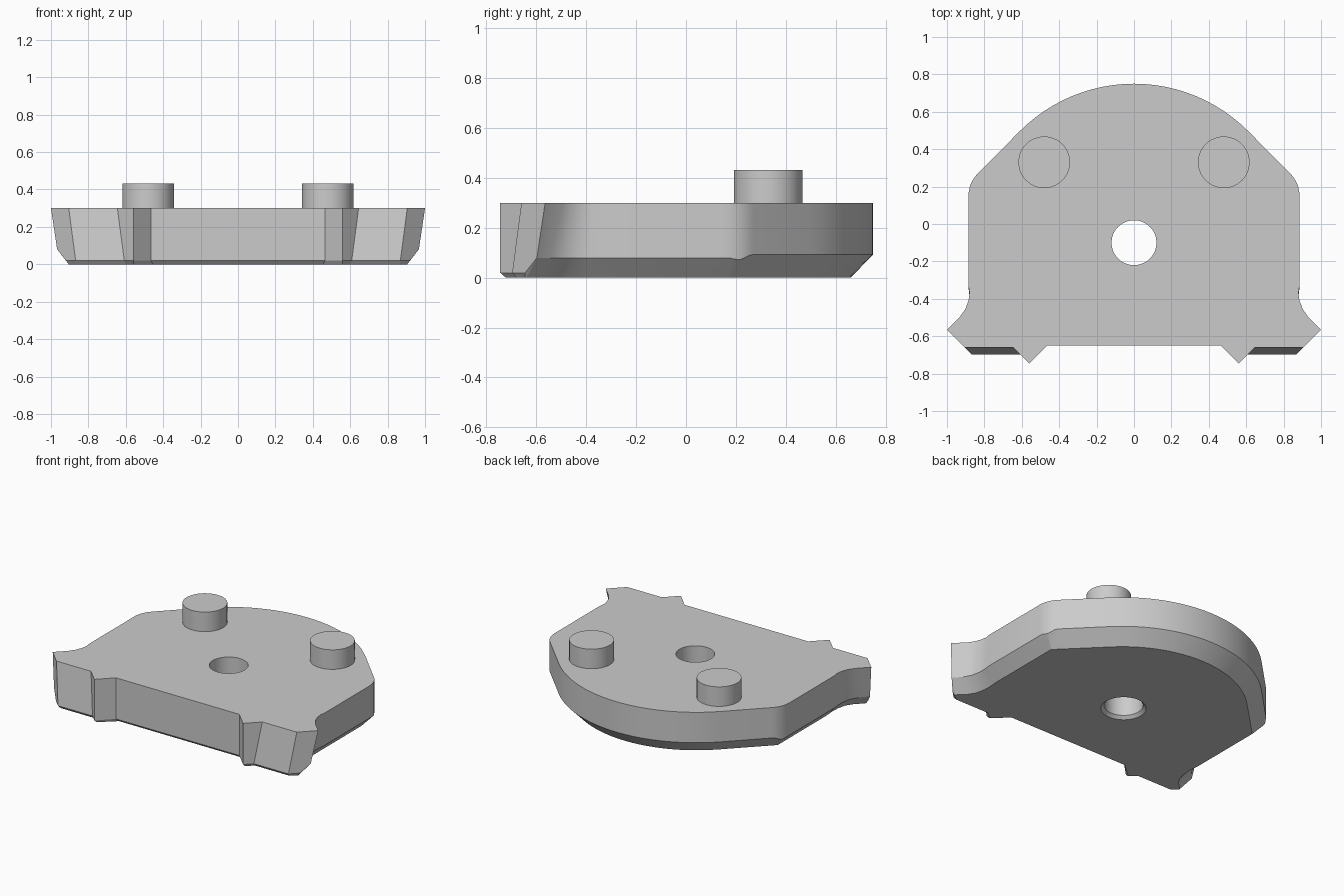
import bpy, bmesh
from math import sin, cos, radians

cube = bpy.data.objects.get("Cube")
if cube:
    bpy.data.objects.remove(cube, do_unlink=True)

grey = bpy.data.materials.new("plain grey")
grey.use_nodes = True
colour = (0.6, 0.6, 0.6, 1)
grey.diffuse_color = colour
grey.node_tree.nodes["Principled BSDF"].inputs["Base Color"].default_value = colour

TOP = 0.30


def finish(bm, name):
    bmesh.ops.remove_doubles(bm, verts=bm.verts, dist=0.0005)
    bmesh.ops.recalc_face_normals(bm, faces=bm.faces)
    mesh = bpy.data.meshes.new(name)
    bm.to_mesh(mesh)
    bm.free()
    mesh.materials.append(grey)
    obj = bpy.data.objects.new(name, mesh)
    bpy.context.collection.objects.link(obj)
    return obj


def select(obj):
    bpy.ops.object.select_all(action="DESELECT")
    obj.select_set(True)
    bpy.context.view_layer.objects.active = obj


def loft(rings, name):
    """Skin a stack of closed rings and cap both ends."""
    bm = bmesh.new()
    loops = [[bm.verts.new(p) for p in ring] for ring in rings]
    n = len(loops[0])
    for a, b in zip(loops, loops[1:]):
        for i in range(n):
            j = (i + 1) % n
            bm.faces.new((a[i], a[j], b[j], b[i]))
    bm.faces.new(loops[0])
    bm.faces.new(loops[-1])
    return finish(bm, name)


def circle(x, y, z, r, n=48):
    step = 360 / n
    return [(x + r * cos(radians(i * step)), y + r * sin(radians(i * step)), z)
            for i in range(n)]


# Left half outline, back to front: (top xy, chamfer edge xyz, bottom xy)
half = []
for i in range(13):                       # round back
    a = radians(90 - 45 * i / 12)
    edge = (0.862 * cos(a), -0.112 + 0.862 * sin(a))
    half.append((edge, (*edge, 0.093), (0.772 * cos(a), -0.112 + 0.772 * sin(a))))
for i in range(7):                        # rounded shoulder
    a = radians(45 - 7.5 * i)
    edge = (0.715 + 0.17 * cos(a), 0.15 + 0.17 * sin(a))
    half.append((edge, (*edge, (0.093, 0.09, 0.08, 0.072, 0.075, 0.08, 0.08)[i]),
                 (0.81, 0.17)))
half += [
    # side and hollow curve behind the ear
    ((0.885, -0.33), (0.885, -0.34, 0.08), (0.81, -0.36)),
    ((0.879, -0.37), (0.879, -0.39, 0.08), (0.805, -0.42)),
    ((0.885, -0.41), (0.88, -0.44, 0.08), (0.807, -0.48)),
    ((0.902, -0.455), (0.892, -0.495, 0.08), (0.82, -0.54)),
    ((0.93, -0.495), (0.92, -0.545, 0.08), (0.85, -0.585)),
    # ear tip
    ((1.0, -0.565), (0.967, -0.598, 0.08), (0.905, -0.64)),
    ((1.0, -0.565), (0.92, -0.645, 0.02), (0.905, -0.645)),
    # leaning front face
    ((0.905, -0.66), (0.868, -0.697, 0.02), (0.86, -0.68)),
    ((0.645, -0.66), (0.608, -0.697, 0.02), (0.602, -0.68)),
    # pointed tooth
    ((0.56, -0.745), (0.56, -0.745, 0.02), (0.56, -0.722)),
    ((0.465, -0.65), (0.465, -0.65, 0.02), (0.455, -0.63)),
]
mirrored = [((-t[0], t[1]), (-m[0], m[1], m[2]), (-b[0], b[1]))
            for t, m, b in reversed(half[1:])]
outline = half + mirrored
plate = loft([[(*b, 0) for t, m, b in outline],
              [m for t, m, b in outline],
              [(*t, TOP) for t, m, b in outline]], "base_plate")

# Centre hole, flared at the underside
cutter = loft([circle(0, -0.1, z, r) for z, r in
               ((-0.02, 0.16), (0.02, 0.12), (TOP + 0.1, 0.12))], "hole_cutter")
cutter.hide_render = True
mod = plate.modifiers.new("centre_hole", "BOOLEAN")
mod.operation = "DIFFERENCE"
mod.solver = "EXACT"
mod.object = cutter
select(plate)
bpy.ops.object.modifier_apply(modifier=mod.name)
bpy.data.objects.remove(cutter, do_unlink=True)

# Two round pegs on top
parts = [plate]
for side, x in (("left", 0.48), ("right", -0.48)):
    parts.append(loft([circle(x, 0.33, z, 0.138) for z in (TOP - 0.02, 0.433)],
                      side + "_peg"))

for obj in parts:
    select(obj)
    bpy.ops.object.shade_smooth_by_angle(angle=radians(20))
